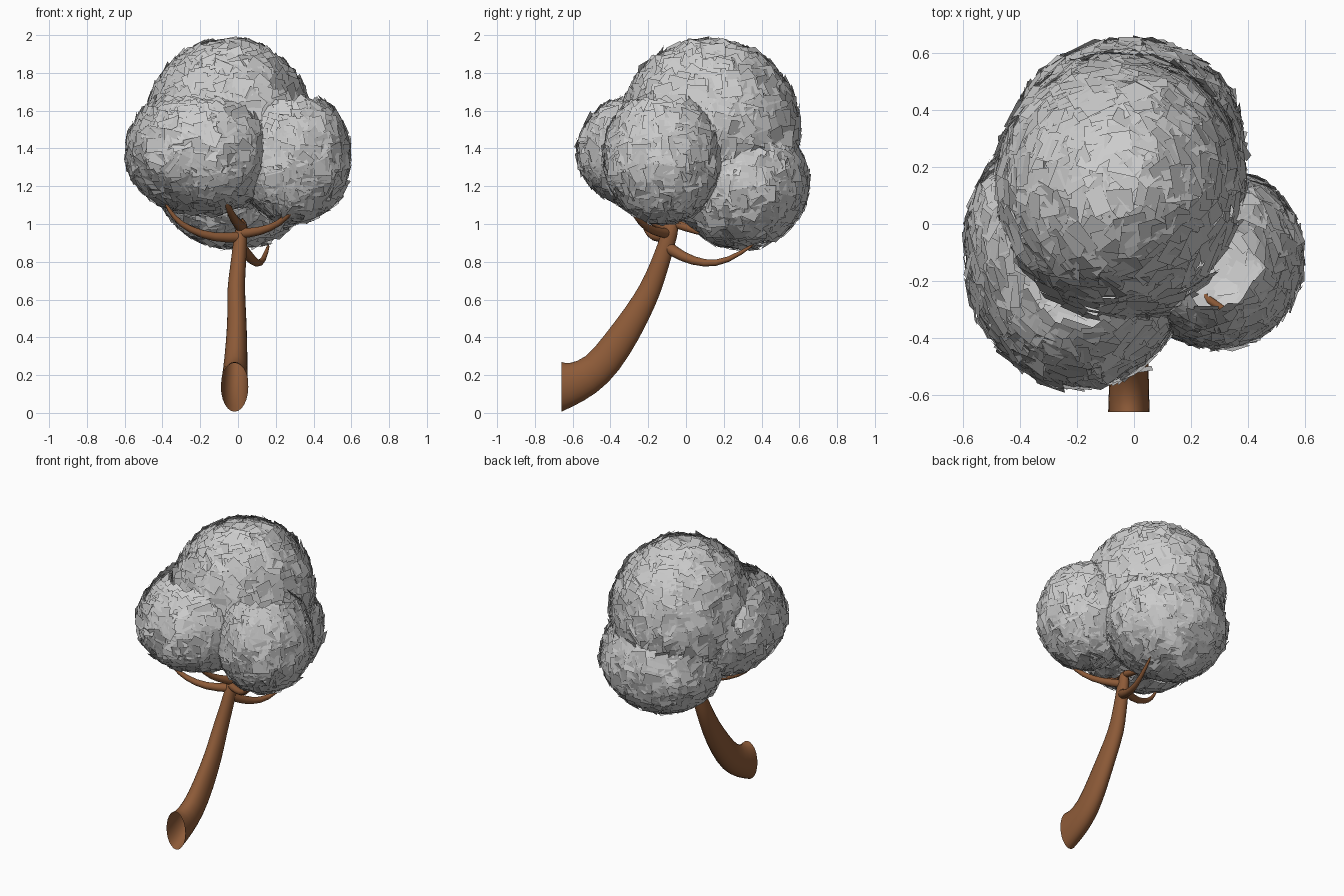
import bpy, bmesh, math, random
from mathutils import Vector, Matrix

random.seed(4)
if "Cube" in bpy.data.objects:
    bpy.data.objects.remove(bpy.data.objects["Cube"], do_unlink=True)


def material(name, rgb):
    m = bpy.data.materials.new(name)
    m.use_nodes = True
    m.diffuse_color = (*rgb, 1)
    bsdf = m.node_tree.nodes["Principled BSDF"]
    bsdf.inputs["Base Color"].default_value = (*rgb, 1)
    bsdf.inputs["Roughness"].default_value = 0.8
    return m


bark = material("brown bark", (0.27, 0.105, 0.04))
leaf = material("grey leaves", (0.6, 0.6, 0.6))


def finish(bm, name, mat):
    mesh = bpy.data.meshes.new(name)
    bm.to_mesh(mesh)
    bm.free()
    mesh.materials.append(mat)
    ob = bpy.data.objects.new(name, mesh)
    bpy.context.collection.objects.link(ob)
    return ob


def tube(name, path, start=None, sides=12):
    """Smooth open tube; each path point is x, y, z, side radius, depth radius."""
    bm = bmesh.new()
    pts = [Vector(p[:3]) for p in path]
    rings = []
    side = None
    for i, p in enumerate(path):
        t = (pts[min(i + 1, len(pts) - 1)] - pts[max(i - 1, 0)]).normalized()
        if i == 0 and start:
            t = Vector(start)
        if side is None:
            ref = Vector((1, 0, 0)) if abs(t.x) < 0.7 else Vector((0, 1, 0))
        else:
            ref = side
        side = (ref - t * ref.dot(t)).normalized()
        depth = t.cross(side)
        ring = []
        for k in range(sides):
            a = 2 * math.pi * k / sides
            ring.append(bm.verts.new(pts[i] + side * p[3] * math.cos(a) + depth * p[4] * math.sin(a)))
        rings.append(ring)
    for a, b in zip(rings, rings[1:]):
        for k in range(sides):
            j = (k + 1) % sides
            bm.faces.new((a[k], a[j], b[j], b[k])).smooth = True
    bm.faces.new(rings[-1]).smooth = True
    ob = finish(bm, name, bark)
    sub = ob.modifiers.new("smooth", "SUBSURF")
    sub.levels = sub.render_levels = 1


# Leaning trunk, open at the cut base
tube("trunk", [
    (-0.018, -0.66, 0.138, 0.076, 0.138),
    (-0.018, -0.58, 0.16, 0.074, 0.112),
    (-0.015, -0.47, 0.22, 0.068, 0.095),
    (-0.008, -0.37, 0.35, 0.06, 0.09),
    (-0.005, -0.26, 0.52, 0.051, 0.073),
    (-0.012, -0.185, 0.66, 0.049, 0.06),
    (0.0, -0.145, 0.77, 0.043, 0.052),
    (0.008, -0.11, 0.87, 0.04, 0.047),
    (0.025, -0.06, 1.04, 0.032, 0.042),
], start=(0, 1, 0))


# Branches taper from the trunk to a thin tip
def branch(name, points, thick):
    n = len(points) - 1
    radii = [thick * (1 - 0.75 * i / n) for i in range(n + 1)]
    tube(name, [(*p, r, r) for p, r in zip(points, radii)], sides=8)


branch("right_branch", [(0.01, -0.1, 0.93), (-0.13, -0.17, 0.925), (-0.26, -0.21, 0.97),
                        (-0.34, -0.23, 1.03), (-0.39, -0.24, 1.12)], 0.032)
branch("left_branch", [(0.02, -0.1, 0.95), (0.12, -0.17, 0.96), (0.22, -0.24, 1.0),
                       (0.3, -0.29, 1.08), (0.345, -0.315, 1.19)], 0.03)
branch("front_branch", [(0.02, -0.09, 0.98), (-0.02, -0.19, 1.02),
                        (-0.055, -0.3, 1.09), (-0.075, -0.36, 1.19)], 0.033)
branch("back_branch", [(0.02, -0.05, 1.0), (0.04, 0.06, 0.96), (0.05, 0.16, 0.935),
                       (0.05, 0.27, 0.93)], 0.026)
branch("low_back_branch", [(0.01, -0.1, 0.88), (0.06, -0.02, 0.825), (0.1, 0.1, 0.785),
                           (0.135, 0.22, 0.8), (0.165, 0.37, 0.9)], 0.036)

# Leaf clumps: name, centre, radii, card count, height of the open crown
clumps = [
    ("top_leaves", Vector((-0.05, 0.125, 1.51)), Vector((0.44, 0.47, 0.46)), 1300, 2),
    ("right_leaves", Vector((-0.19, -0.09, 1.385)), Vector((0.4, 0.48, 0.335)), 1200, 0.8),
    ("left_leaves", Vector((0.29, -0.12, 1.355)), Vector((0.3, 0.31, 0.345)), 800, 0.82),
    ("back_leaves", Vector((-0.02, 0.29, 1.22)), Vector((0.4, 0.355, 0.345)), 1000, 0.85),
]


def buried(p, own):
    for name, c, r, _, _ in clumps:
        d = p - c
        if name != own and Vector((d.x / r.x, d.y / r.y, d.z / r.z)).length < 0.86:
            return True
    return False


def leaf_cards(name, centre, radii, count, crown):
    """Overlapping square leaf cards laid like shingles over an ellipsoid."""
    bm = bmesh.new()
    for i in range(count):
        z = 1 - 2 * (i + 0.5) / count
        a = i * math.pi * (3 - math.sqrt(5)) + random.uniform(-0.1, 0.1)
        s = math.sqrt(1 - z * z)
        n = Vector((s * math.cos(a), s * math.sin(a), z))
        p = centre + n * radii * random.uniform(0.98, 1.02)
        if z > crown or buried(p, name):
            continue
        out = Vector((n.x / radii.x, n.y / radii.y, n.z / radii.z))
        # Upper cards hang steeper than the clump itself
        out.z *= 0.7 if z > 0 else 1
        out.normalize()
        u = Vector((0, 0, 1)).cross(out).normalized()
        v = out.cross(u)
        # Turn and tilt each card a little
        turn = (Matrix.Rotation(random.gauss(0, 0.12), 3, u)
                @ Matrix.Rotation(random.gauss(0, 0.12), 3, v)
                @ Matrix.Rotation(random.gauss(0, 0.35), 3, out))
        u, v = turn @ u, turn @ v
        w, h = random.uniform(0.04, 0.06), random.uniform(0.03, 0.045)
        bm.faces.new([bm.verts.new(p + u * w * x + v * h * y)
                      for x, y in ((-1, -1), (1, -1), (1, 1), (-1, 1))])
    finish(bm, name, leaf)


for clump in clumps:
    leaf_cards(*clump)
